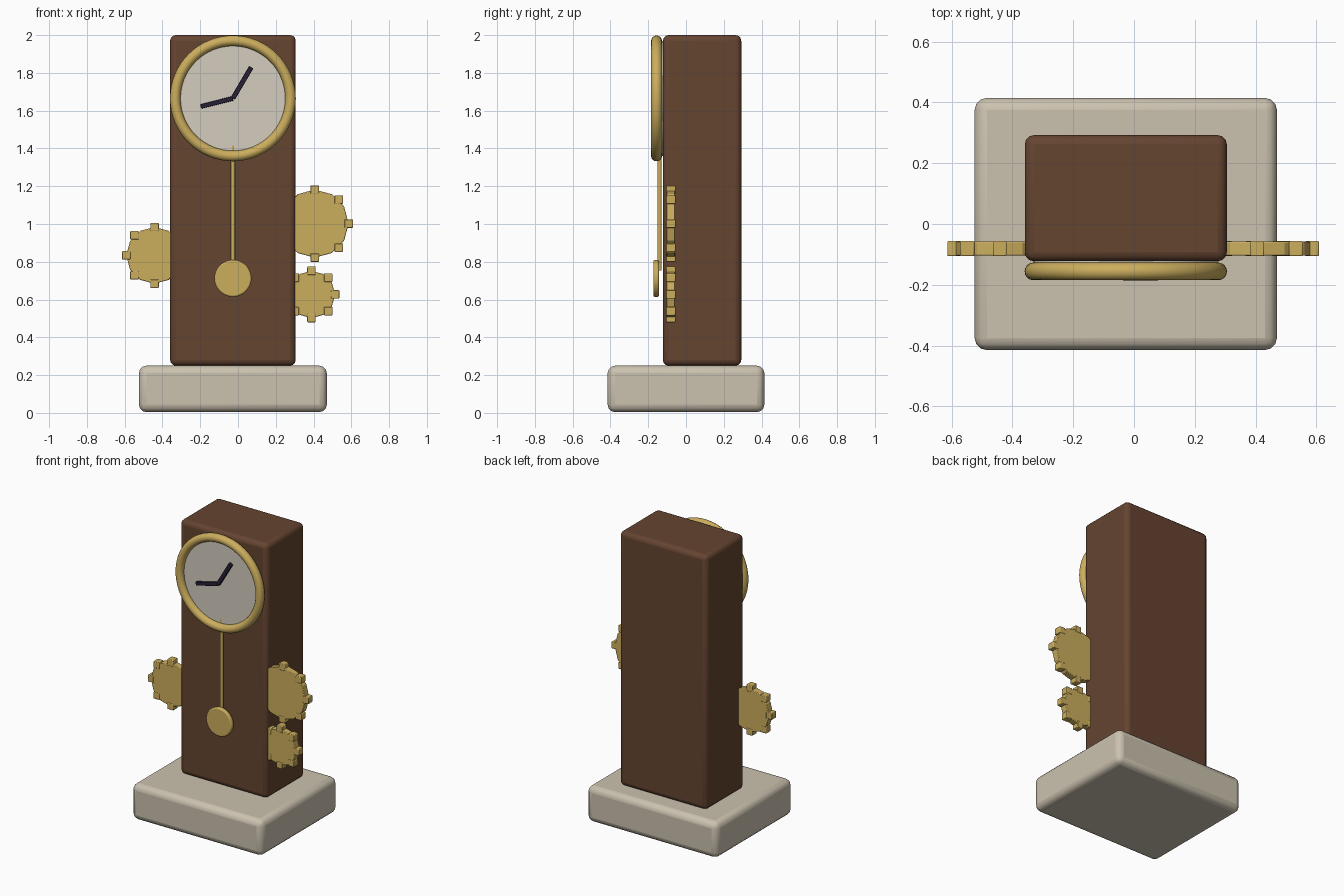
import bpy, bmesh, math
from mathutils import Matrix, Vector

if "Cube" in bpy.data.objects:
    bpy.data.objects.remove(bpy.data.objects["Cube"])

CX = -0.027          # centre line of the clock


def material(name, rgb):
    m = bpy.data.materials.new(name)
    m.diffuse_color = (*rgb, 1)
    m.use_nodes = True
    m.node_tree.nodes["Principled BSDF"].inputs["Base Color"].default_value = m.diffuse_color
    return m


BRASS = material("brass", (0.60, 0.42, 0.11))
WOOD = material("wood", (0.13, 0.058, 0.03))
STONE = material("stone", (0.60, 0.54, 0.43))
IVORY = material("ivory", (0.66, 0.61, 0.52))
DARK = material("dark", (0.02, 0.014, 0.035))


def finish(name, bm, mat, bevel=0, segments=3):
    bmesh.ops.recalc_face_normals(bm, faces=bm.faces)
    me = bpy.data.meshes.new(name)
    bm.to_mesh(me)
    bm.free()
    ob = bpy.data.objects.new(name, me)
    bpy.context.collection.objects.link(ob)
    me.materials.append(mat)
    if bevel:
        mod = ob.modifiers.new("bevel", 'BEVEL')
        mod.width, mod.segments = bevel, segments
        mod.limit_method = 'ANGLE'
        mod.angle_limit = math.radians(50)
    bpy.ops.object.select_all(action='DESELECT')
    bpy.context.view_layer.objects.active = ob
    ob.select_set(True)
    bpy.ops.object.shade_smooth_by_angle(angle=math.radians(28))
    return ob


def add_box(bm, centre, size, angle=0):
    # box turned about the y axis
    m = Matrix.Translation(centre) @ Matrix.Rotation(angle, 4, 'Y') @ Matrix.Diagonal((*size, 1))
    bmesh.ops.create_cube(bm, size=1, matrix=m)


def add_disc(bm, centre, radius, depth, sides):
    # cylinder whose axis runs front to back
    m = Matrix.Translation(centre) @ Matrix.Rotation(math.pi / 2, 4, 'X')
    bmesh.ops.create_cone(bm, cap_ends=True, segments=sides, radius1=radius,
                          radius2=radius, depth=depth, matrix=m)


def box(name, centre, size, mat, bevel, angle=0):
    bm = bmesh.new()
    add_box(bm, centre, size, angle)
    return finish(name, bm, mat, bevel)


def disc(name, centre, radius, depth, mat, bevel, sides=48):
    bm = bmesh.new()
    add_disc(bm, centre, radius, depth, sides)
    return finish(name, bm, mat, bevel, 2)


def gear(name, x, z, radius):
    # twelve-sided wheel with eight upright square teeth
    bm = bmesh.new()
    add_disc(bm, (x, -0.081, z), radius, 0.046, 12)
    for i in range(8):
        a = i * math.pi / 4
        add_box(bm, (x + radius * math.cos(a), -0.081, z + radius * math.sin(a)),
                (0.045, 0.05, 0.045))
    return finish(name, bm, BRASS, 0.004, 2)


def hand(name, dx, dz, y, width):
    # clock hand from the dial centre to an offset tip
    length = math.hypot(dx, dz)
    return box(name, (CX + dx / 2, y, 1.665 + dz / 2), (length, 0.02, width),
               DARK, 0.003, -math.atan2(dz, dx))


# Plinth and case
box("base", (CX, 0, 0.127), (0.995, 0.83, 0.246), STONE, 0.04)
box("case", (CX, 0.085, 1.125), (0.665, 0.415, 1.75), WOOD, 0.03)

# Dial and bezel
disc("dial", (CX, -0.135, 1.665), 0.305, 0.03, IVORY, 0)
bm = bmesh.new()
N, M = 64, 16
rings = []
for i in range(N):
    a = 2 * math.pi * i / N
    loop = []
    for j in range(M):
        b = 2 * math.pi * j / M
        r = 0.305 + 0.028 * math.cos(b)
        loop.append(bm.verts.new((CX + r * math.cos(a), -0.156 + 0.029 * math.sin(b),
                                  1.665 + r * math.sin(a))))
    rings.append(loop)
for i in range(N):
    p, q = rings[i], rings[(i + 1) % N]
    for j in range(M):
        k = (j + 1) % M
        bm.faces.new((p[j], p[k], q[k], q[j]))
finish("bezel", bm, BRASS)

# Hands
hand("minute_hand", 0.097, 0.165, -0.176, 0.026)
hand("hour_hand", -0.17, -0.043, -0.17, 0.024)

# Pendulum
bm = bmesh.new()
bmesh.ops.create_cone(bm, cap_ends=True, segments=16, radius1=0.0115, radius2=0.0115,
                      depth=0.66, matrix=Matrix.Translation((CX, -0.14, 1.085)))
finish("pendulum_rod", bm, BRASS)
disc("pendulum_bob", (CX, -0.158, 0.712), 0.098, 0.03, BRASS, 0.008)

# Gears poking out of the sides
gear("upper_right_gear", 0.406, 1.002, 0.18)
gear("lower_right_gear", 0.389, 0.627, 0.125)
gear("left_gear", -0.442, 0.834, 0.15)
